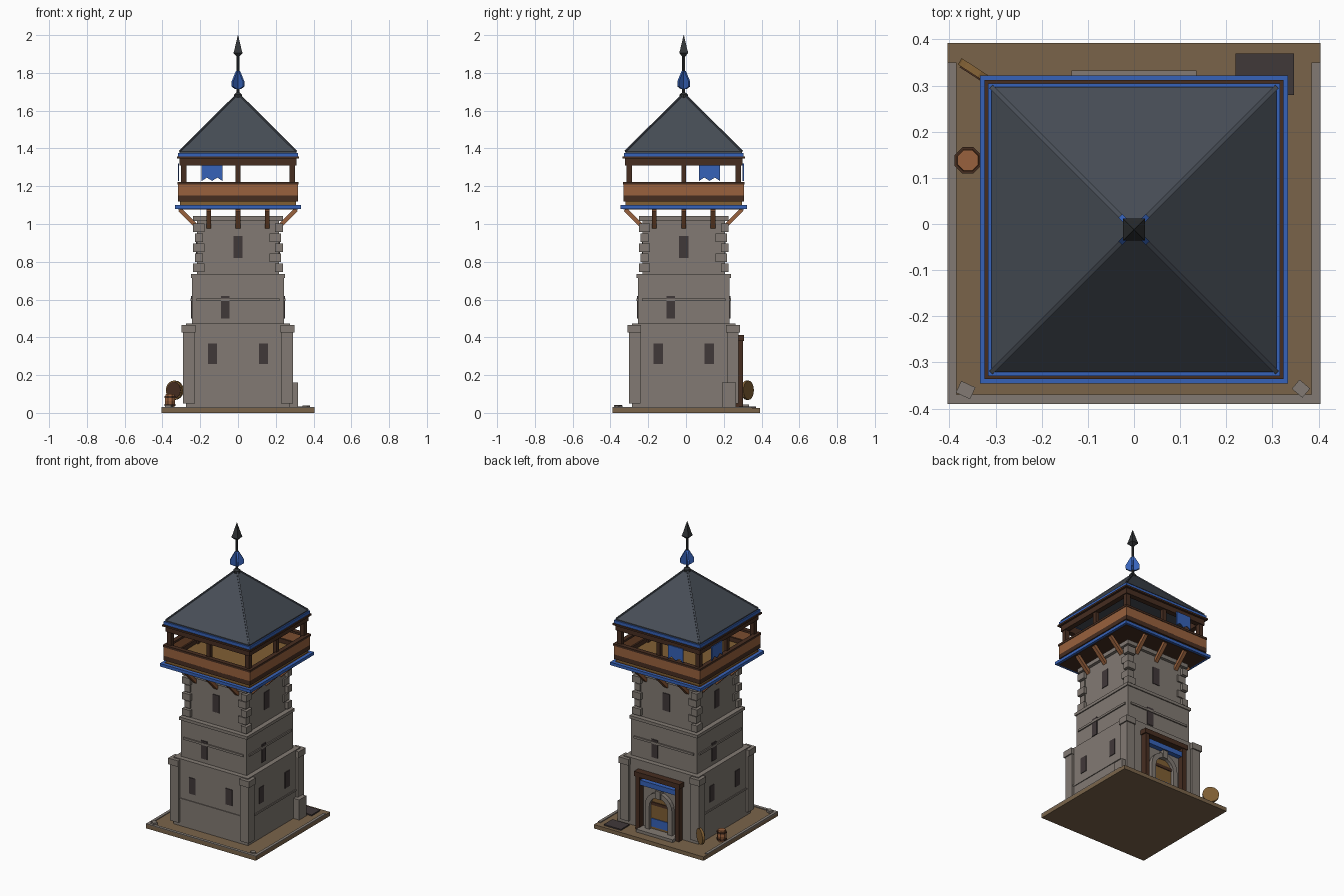
import bpy, bmesh, math
from mathutils import Matrix, Vector

if "Cube" in bpy.data.objects:
    bpy.data.objects.remove(bpy.data.objects["Cube"])

CY = -0.012  # tower axis sits slightly forward of the plot centre


def mat(name, r, g, b):
    m = bpy.data.materials.new(name)
    m.diffuse_color = [((c / 255 + 0.055) / 1.055) ** 2.4 for c in (r, g, b)] + [1]
    m.use_nodes = True
    m.node_tree.nodes["Principled BSDF"].inputs["Base Color"].default_value = m.diffuse_color
    return m


STONE = mat("stone", 130, 122, 115)
EARTH = mat("earth", 122, 100, 74)
ORANGE = mat("orange_wood", 152, 97, 61)
DARK = mat("dark_wood", 70, 45, 32)
TAN = mat("tan_wood", 128, 95, 52)
BLUE = mat("blue_paint", 54, 98, 184)
SLATE = mat("slate", 71, 77, 86)
CHAR = mat("charcoal", 64, 56, 57)
IRON = mat("iron", 50, 53, 55)

T = Matrix.Translation
AXIS = T((0, CY, 0))


def rot(deg, axis="Z"):
    return Matrix.Rotation(math.radians(deg), 4, axis)


SIDES = [AXIS @ rot(90 * i) for i in range(4)]  # front, right, back, left
ONE = [Matrix()]


def finish(name, m, bm):
    bmesh.ops.recalc_face_normals(bm, faces=bm.faces)
    me = bpy.data.meshes.new(name)
    bm.to_mesh(me)
    bm.free()
    me.materials.append(m)
    ob = bpy.data.objects.new(name, me)
    bpy.context.collection.objects.link(ob)
    return ob


def boxes(name, m, items, frames=ONE):
    """items: (x0,x1,y0,y1,z0,z1[,matrix]) repeated in every frame"""
    bm = bmesh.new()
    for f in frames:
        for it in items:
            x0, x1, y0, y1, z0, z1 = it[:6]
            local = it[6] if len(it) > 6 else Matrix()
            c = T(((x0 + x1) / 2, (y0 + y1) / 2, (z0 + z1) / 2))
            bmesh.ops.create_cube(bm, size=1, matrix=f @ local @ c @ Matrix.Diagonal((x1 - x0, y1 - y0, z1 - z0, 1)))
    return finish(name, m, bm)


def plates(name, m, outlines, y0, y1, frames):
    """outlines of (x,z) points, extruded from y0 to y1"""
    bm = bmesh.new()
    for f in frames:
        for pts in outlines:
            face = bm.faces.new([bm.verts.new(f @ Vector((x, y0, z))) for x, z in pts])
            ex = bmesh.ops.extrude_face_region(bm, geom=[face])
            d = f.to_3x3() @ Vector((0, y1 - y0, 0))
            bmesh.ops.translate(bm, vec=d, verts=[v for v in ex["geom"] if isinstance(v, bmesh.types.BMVert)])
    return finish(name, m, bm)


def lathe(name, m, sections, sides, frame, turn=0):
    """sections: (radius, z) rings joined upward"""
    bm = bmesh.new()
    rings = []
    for r, z in sections:
        rings.append([bm.verts.new(frame @ Vector((r * math.cos(a), r * math.sin(a), z)))
                      for a in (math.radians(turn) + math.tau * k / sides for k in range(sides))])
    for lo, hi in zip(rings, rings[1:]):
        for k in range(sides):
            j = (k + 1) % sides
            bm.faces.new((lo[k], lo[j], hi[j], hi[k]))
    bm.faces.new(rings[0])
    bm.faces.new(rings[-1])
    return finish(name, m, bm)


def ring(name, m, r, t, z0, z1):
    return boxes(name, m, [(-r, r - t, -r, -r + t, z0, z1)], SIDES)


def block(name, m, r, z0, z1):
    return boxes(name, m, [(-r, r, -r, r, z0, z1)], [AXIS])


# ground slab, kerbs and loose stones
boxes("ground_slab", EARTH, [(-.404, .404, -.39, .392, 0, .026)])
boxes("kerbs", STONE, [(-.404, -.385, -.37, .35, .02, .031), (.385, .404, -.37, .35, .02, .031),
                       (-.404, .404, -.39, -.37, .02, .031)])
boxes("loose_stones", STONE, [(-.017, .017, -.014, .014, .02, .042, T((-.365, -.36, 0)) @ rot(-25)),
                              (-.015, .015, -.013, .013, .02, .038, T((.362, -.357, 0)) @ rot(-40))])
boxes("drain_plate", CHAR, [(.22, .347, .28, .37, .02, .034)])
boxes("corner_stone", STONE, [(.25, .318, .19, .265, .02, .16)])

# stone tower in three stages
block("lower_stage", STONE, .275, .02, .472)
block("middle_stage", STONE, .243, .47, .73)
block("middle_ledge", STONE, .25, .715, .735)
block("upper_stage", STONE, .218, .73, 1.025)
block("upper_cap", STONE, .238, 1.015, 1.042)
boxes("corner_piers", STONE, [(-.29, -.228, -.29, -.228, .05, .43), (-.298, -.225, -.298, -.225, .425, .466)], SIDES)
boxes("string_courses", STONE, [(-.22, .22, -.251, -.24, .592, .606)], SIDES)
boxes("lower_courses", STONE, [(-.23, .23, -.28, -.27, .2, .212)], [SIDES[i] for i in (0, 1, 3)])
quoins = []
for i in range(5):
    z = .745 + i * .053
    a, b = ((.06, .042), (.042, .06))[i % 2]
    out = (.238, .228)[i % 2]
    quoins.append((-out, -out + a, -out, -out + b, z, z + .045))
boxes("quoins", STONE, quoins, SIDES)

# slit windows
boxes("upper_windows", CHAR, [(-.025, .025, -.222, -.215, .82, .936)], SIDES)
boxes("middle_windows", CHAR, [(-.09, -.045, -.248, -.24, .5, .62)], SIDES)
boxes("lower_windows", CHAR, [(s * .135 - .024, s * .135 + .024, -.279, -.272, .26, .367) for s in (-1, 1)],
      [SIDES[i] for i in (0, 1, 3)])

# doorway on the back wall
BACK = [SIDES[2]]
boxes("door_frame", DARK, [(-.16, -.13, -.315, -.27, .02, .4), (.13, .16, -.315, -.27, .02, .4),
                           (-.168, .168, -.32, -.27, .38, .412)], BACK)
boxes("door_lintel", BLUE, [(-.13, .13, -.308, -.27, .325, .358)], BACK)
arc = [math.pi * k / 10 for k in range(11)]
plates("door_leaf", TAN, [[(-.07, .04), (.07, .04)] + [(.07 * math.cos(a), .2 + .07 * math.sin(a)) for a in arc]],
       -.282, -.27, BACK)
boxes("door_bands", DARK, [(-.068, .068, -.287, -.28, .205, .225)], BACK)
boxes("door_panel", BLUE, [(-.066, .066, -.287, -.28, .06, .115)], BACK)
plates("door_arch", STONE, [[(r * math.cos(a), .2 + r * math.sin(a)) for r, a in
                            ((.068, p), (.1, p), (.1, q), (.068, q))] for p, q in zip(arc, arc[1:])], -.302, -.27, BACK)
boxes("door_jambs", STONE, [(-.1, -.068, -.302, -.27, .03, .2), (.068, .1, -.302, -.27, .03, .2),
                            (-.018, .018, -.31, -.27, .265, .318)], BACK)
boxes("door_step", STONE, [(-.135, .135, -.345, -.27, .02, .045)], BACK)

# gallery: braces, floor, parapet
boxes("braces", ORANGE, [(x - .012, x + .012, -.066, .066, -.011, .011, T((0, -.262, 1.03)) @ rot(-45, "X"))
                         for x in (-.155, 0, .155)], SIDES)
block("gallery_underside", DARK, .318, 1.078, 1.1)
ring("gallery_blue_band", BLUE, .334, .02, 1.08, 1.1)
block("gallery_floor", TAN, .308, 1.098, 1.122)
ring("parapet_bottom_rail", DARK, .318, .03, 1.12, 1.15)
ring("parapet_boards", ORANGE, .318, .02, 1.148, 1.212)
ring("parapet_top_rail", DARK, .321, .03, 1.208, 1.222)
boxes("posts", DARK, [(-.303, -.273, -.303, -.273, 1.12, 1.35), (-.013, .013, -.303, -.277, 1.12, 1.35)], SIDES)
ring("eave_beam", DARK, .31, .035, 1.31, 1.356)
ring("eave_dark_trim", DARK, .324, .02, 1.346, 1.357)
ring("eave_blue_band", BLUE, .317, .02, 1.355, 1.377)

# swallow-tailed banners on the back and left sides
flag = [(-.055, 1.32), (.055, 1.32), (.055, 1.228), (.028, 1.246), (0, 1.228), (-.028, 1.246), (-.055, 1.228)]
plates("banners", BLUE, [[(x + .137, z) for x, z in flag]], -.318, -.312, BACK)
plates("banner_left", BLUE, [[(x - .137, z) for x, z in flag]], -.318, -.312, [SIDES[3]])

# pyramid roof with hip ridges
Q = math.sqrt(2)
lathe("roof", SLATE, [(.309 * Q, 1.376), (.309 * Q, 1.384), (.01 * Q, 1.68)], 4, AXIS, 45)
slope = math.degrees(math.atan2(.296, .299 * Q))
boxes("hip_ridges", SLATE, [(-.257, .257, -.005, .005, -.004, .004,
                            rot(45) @ T((.1595 * Q, 0, 1.532)) @ rot(slope, "Y"))], SIDES)

# finial
lathe("finial_collar", IRON, [(.022, 1.66), (.022, 1.685), (.01, 1.695)], 8, AXIS)
lathe("finial_rod", IRON, [(.008, 1.68), (.008, 1.92)], 8, AXIS)
lathe("finial_spear", IRON, [(.008, 1.885), (.034, 1.905), (.026, 1.925), (.001, 2.0)], 4, AXIS, 45)
vane = [(-.018, 1.715), (.018, 1.715), (.042, 1.728), (.042, 1.755), (.01, 1.81), (-.01, 1.81), (-.042, 1.755), (-.042, 1.728)]
plates("finial_vane", BLUE, [vane], -.006, .006, [AXIS @ rot(45), AXIS @ rot(-45)])

# barrel and leaning round shield by the door
B = T((-.36, .138, 0))
lathe("barrel", ORANGE, [(.024, .026), (.03, .062), (.024, .1)], 8, B, 22.5)
for i, z in enumerate((.036, .08)):
    lathe("barrel_hoop_%d" % i, DARK, [(.031, z), (.031, z + .01)], 8, B, 22.5)
S = T((-.335, .325, .12)) @ rot(-33) @ rot(-90, "X")
lathe("round_shield", TAN, [(.051, -.008), (.051, .008)], 16, S)
lathe("round_shield_back", DARK, [(.044, -.011), (.044, -.006)], 16, S)
